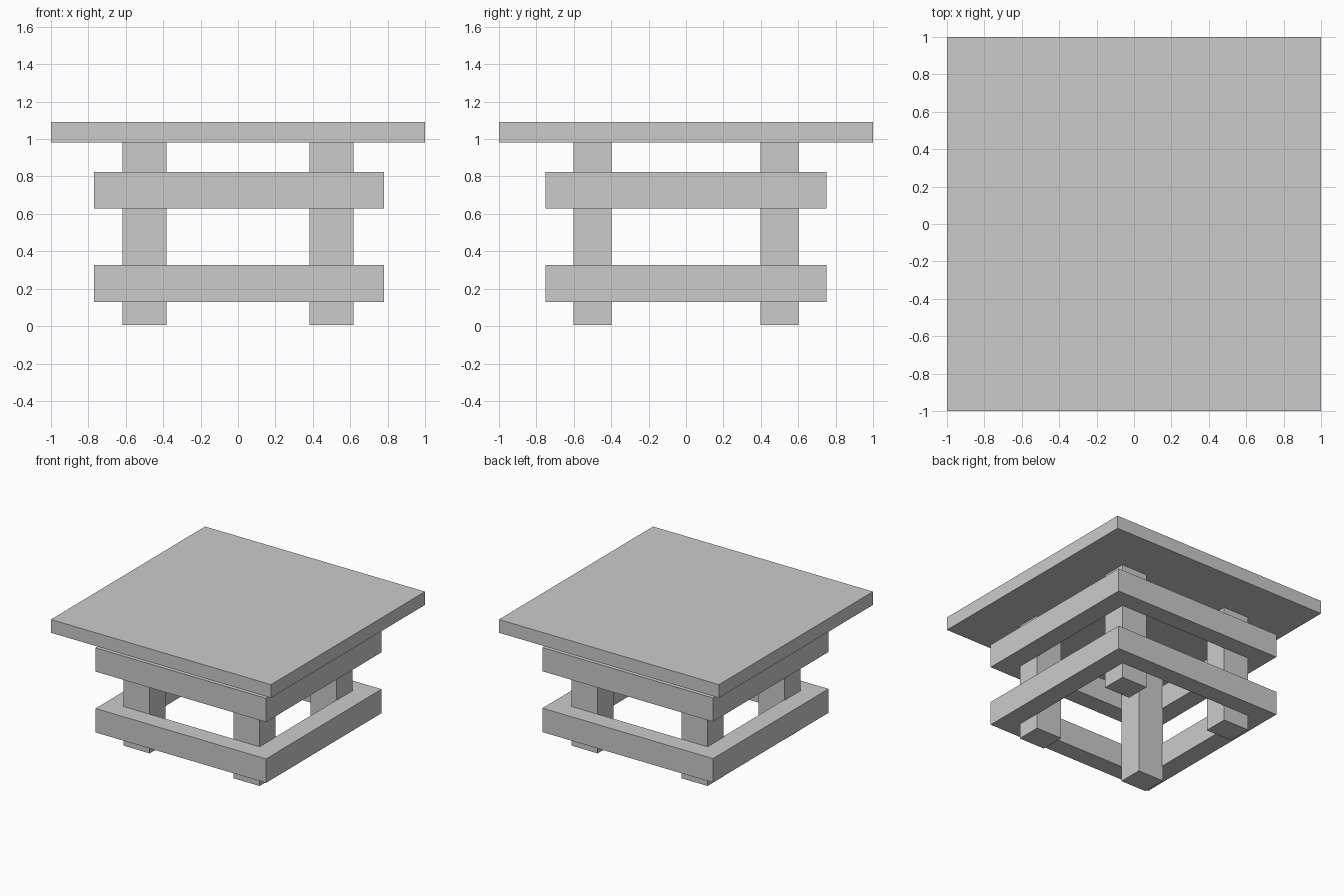
import bpy

if "Cube" in bpy.data.objects:
    bpy.data.objects.remove(bpy.data.objects["Cube"])


def box(name, x, y, z):
    """Box spanning the given (min, max) ranges."""
    bpy.ops.mesh.primitive_cube_add(
        size=1, location=[(a + b) / 2 for a, b in (x, y, z)])
    ob = bpy.context.object
    ob.name = name
    ob.scale = [b - a for a, b in (x, y, z)]
    bpy.ops.object.transform_apply(location=False, rotation=False, scale=True)
    return ob


def span(sign, a, b):
    return tuple(sorted((sign * a, sign * b)))


# table top
box("table_top", (-1, 1), (-1, 1), (0.983, 1.092))

# four legs
for sy, depth in ((-1, "front"), (1, "back")):
    for sx, side in ((-1, "left"), (1, "right")):
        box(f"{depth}_{side}_leg", span(sx, 0.382, 0.618),
            span(sy, 0.398, 0.602), (0.005, 0.983))

# two rail frames wrapped around the outside of the legs
for level, z in (("lower", (0.13, 0.327)), ("upper", (0.63, 0.825))):
    for sy, depth in ((-1, "front"), (1, "back")):
        box(f"{level}_{depth}_rail", (-0.77, 0.78), span(sy, 0.60, 0.75), z)
    box(f"{level}_left_rail", (-0.77, -0.61), (-0.60, 0.60), z)
    box(f"{level}_right_rail", (0.615, 0.78), (-0.60, 0.60), z)
